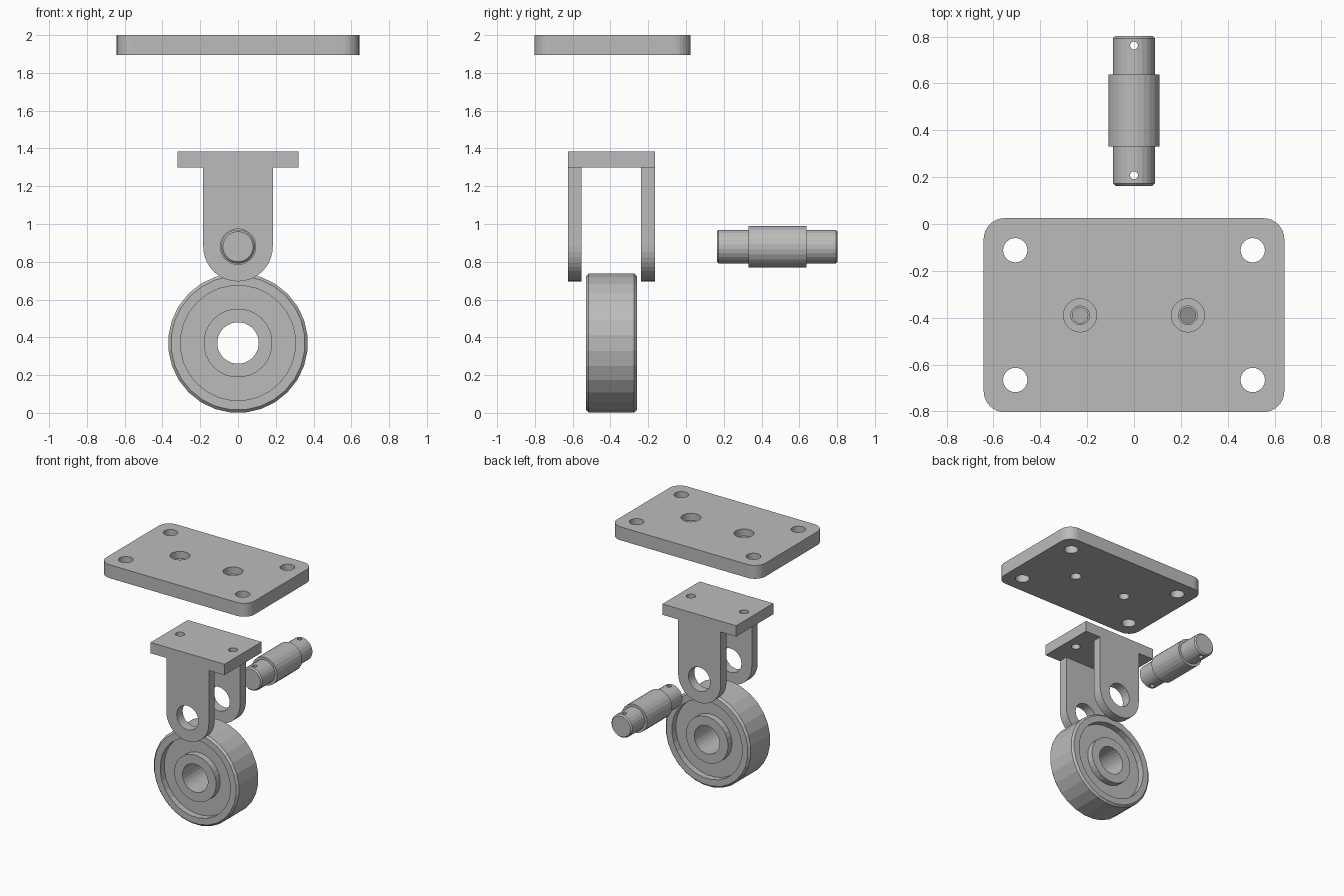
import bpy, bmesh, math
from mathutils import Matrix, Vector

if "Cube" in bpy.data.objects:
    bpy.data.objects.remove(bpy.data.objects["Cube"])

steel = bpy.data.materials.new("grey_steel")
steel.diffuse_color = (0.5, 0.5, 0.5, 1)
steel.use_nodes = True
steel.node_tree.nodes["Principled BSDF"].inputs["Base Color"].default_value = steel.diffuse_color


def finish(name, bm):
    bmesh.ops.recalc_face_normals(bm, faces=bm.faces)
    me = bpy.data.meshes.new(name)
    bm.to_mesh(me)
    bm.free()
    me.materials.append(steel)
    ob = bpy.data.objects.new(name, me)
    bpy.context.collection.objects.link(ob)
    return ob


def arc(cx, cy, r, a0, a1, n):
    return [(cx + r * math.cos(math.radians(a0 + (a1 - a0) * i / n)),
             cy + r * math.sin(math.radians(a0 + (a1 - a0) * i / n))) for i in range(n + 1)]


def extrude(name, pts, vec):
    """Solid from a closed outline of 3D points."""
    bm = bmesh.new()
    face = bm.faces.new([bm.verts.new(p) for p in pts])
    geo = bmesh.ops.extrude_face_region(bm, geom=[face])["geom"]
    bmesh.ops.translate(bm, vec=Vector(vec), verts=[v for v in geo if isinstance(v, bmesh.types.BMVert)])
    return finish(name, bm)


def lathe(name, profile, z, sides, closed):
    """Revolve (radius, y) points about a y-direction axis at height z."""
    bm = bmesh.new()
    rings = []
    for r, y in profile:
        ring = []
        for i in range(sides):
            a = 2 * math.pi * (i + 0.5) / sides
            ring.append(bm.verts.new((r * math.cos(a), y, z + r * math.sin(a))))
        rings.append(ring)
    pairs = list(zip(rings, rings[1:]))
    if closed:
        pairs.append((rings[-1], rings[0]))
    else:
        bm.faces.new(rings[0])
        bm.faces.new(rings[-1])
    for a, b in pairs:
        for i in range(sides):
            j = (i + 1) % sides
            bm.faces.new((a[i], a[j], b[j], b[i]))
    return finish(name, bm)


def cylinder(center, r, depth, axis="Z", sides=24):
    bm = bmesh.new()
    rot = Matrix.Rotation(math.pi / 2, 4, "X") if axis == "Y" else Matrix()
    bmesh.ops.create_cone(bm, cap_ends=True, segments=sides, radius1=r, radius2=r,
                          depth=depth, matrix=Matrix.Translation(center) @ rot)
    return finish("cutter", bm)


def box(lo, hi):
    x0, y0, z0 = lo
    x1, y1, z1 = hi
    return extrude("cutter", [(x0, y0, z0), (x1, y0, z0), (x1, y1, z0), (x0, y1, z0)], (0, 0, z1 - z0))


def cut(ob, cutters):
    bpy.context.view_layer.objects.active = ob
    for c in cutters:
        mod = ob.modifiers.new("cut", "BOOLEAN")
        mod.operation = "DIFFERENCE"
        mod.solver = "EXACT"
        mod.object = c
        bpy.ops.object.modifier_apply(modifier=mod.name)
        bpy.data.objects.remove(c)


MID_Y = -0.39   # centre plane of plate, bracket and wheel

# Mounting plate: rounded rectangle with corner holes and two counterbores
R = 0.09
W, Y0, Y1 = 0.642, -0.803, 0.025
outline = (arc(W - R, Y1 - R, R, 0, 90, 8) + arc(-W + R, Y1 - R, R, 90, 180, 8)
           + arc(-W + R, Y0 + R, R, 180, 270, 8) + arc(W - R, Y0 + R, R, 270, 360, 8))
plate = extrude("mounting_plate", [(x, y, 1.895) for x, y in outline], (0, 0, 0.105))
holes = []
for s in (-1, 1):
    holes += [cylinder((s * 0.507, y, 1.95), 0.052, 0.4) for y in (-0.112, -0.666)]
    holes += [cylinder((s * 0.23, MID_Y, 1.95), 0.04, 0.4),
              cylinder((s * 0.23, MID_Y, 2.0), 0.071, 0.11)]
cut(plate, holes)

# Fork bracket: T profile with rounded foot, slotted into two legs
AXLE_Z = 0.88
t_shape = ([(-0.32, 1.385), (-0.32, 1.30), (-0.184, 1.30)]
           + arc(0, AXLE_Z, 0.184, 180, 360, 20)
           + [(0.184, 1.30), (0.32, 1.30), (0.32, 1.385)])
bracket = extrude("fork_bracket", [(x, -0.625, z) for x, z in t_shape], (0, 0.46, 0))
cut(bracket, [box((-0.25, -0.552, 0.5), (0.25, -0.238, 1.30)),
              cylinder((0, MID_Y, AXLE_Z), 0.094, 0.8, "Y", 28)]
    + [cylinder((s * 0.23, MID_Y, 1.34), 0.033, 0.3) for s in (-1, 1)])

# Wheel: chamfered rim, recessed web on both sides, bored hub
half = [(0.11, 0.135), (0.182, 0.135), (0.182, 0.085), (0.305, 0.085),
        (0.305, 0.135), (0.355, 0.135), (0.37, 0.12)]
profile = [(r, MID_Y - 0.005 + d) for r, d in half] + [(r, MID_Y - 0.005 - d) for r, d in reversed(half)]
lathe("wheel", profile, 0.37, 28, True)

# Stepped axle with chamfered ends and pin holes
axle = lathe("axle", [(0.08, 0.163), (0.09, 0.173), (0.09, 0.33), (0.11, 0.33),
                      (0.11, 0.638), (0.09, 0.638), (0.09, 0.793), (0.08, 0.803)],
             AXLE_Z, 24, False)
cut(axle, [cylinder((0, y, AXLE_Z), 0.017, 0.4, sides=16) for y in (0.208, 0.762)])
